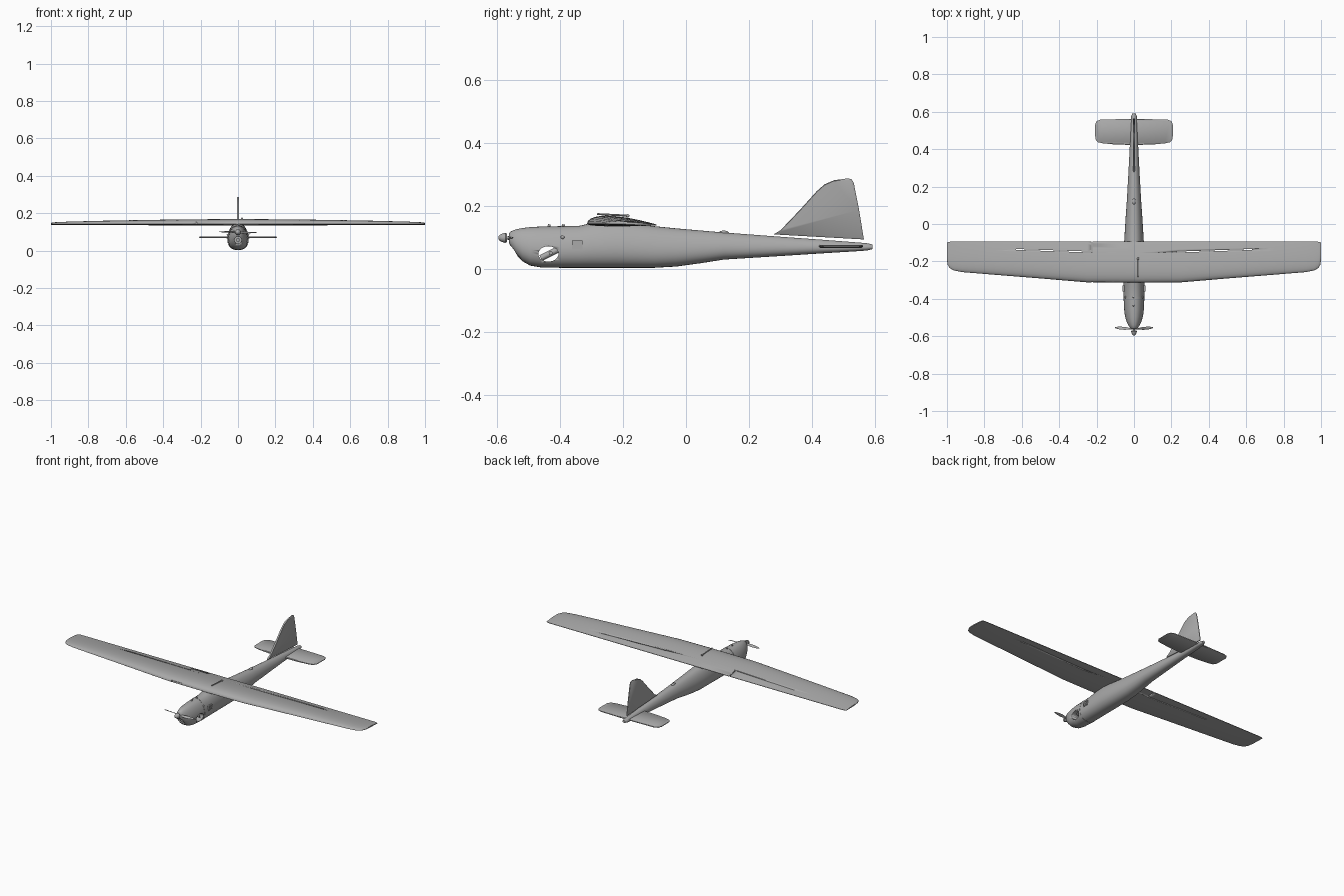
import bpy, bmesh, math
from mathutils import Matrix, Vector

cube = bpy.data.objects.get("Cube")
if cube:
    bpy.data.objects.remove(cube, do_unlink=True)


def material(name, value):
    m = bpy.data.materials.new(name)
    m.use_nodes = True
    m.diffuse_color = (value, value, value, 1)
    m.node_tree.nodes["Principled BSDF"].inputs["Base Color"].default_value = (value, value, value, 1)
    return m


GREY = material("airframe grey", 0.4)


def finish(name, bm, angle=35):
    bmesh.ops.recalc_face_normals(bm, faces=bm.faces)
    me = bpy.data.meshes.new(name)
    bm.to_mesh(me)
    bm.free()
    ob = bpy.data.objects.new(name, me)
    bpy.context.collection.objects.link(ob)
    me.materials.append(GREY)
    bpy.ops.object.select_all(action="DESELECT")
    ob.select_set(True)
    bpy.context.view_layer.objects.active = ob
    bpy.ops.object.shade_smooth_by_angle(angle=math.radians(angle))
    return ob


def loft(name, rings, angle=35):
    """Skin a row of closed rings and cap both ends."""
    bm = bmesh.new()
    rows = [[bm.verts.new(p) for p in ring] for ring in rings]
    n = len(rows[0])
    for a, b in zip(rows, rows[1:]):
        for i in range(n):
            j = (i + 1) % n
            bm.faces.new((a[i], a[j], b[j], b[i]))
    bm.faces.new(rows[0])
    bm.faces.new(rows[-1][::-1])
    return finish(name, bm, angle)


def cylinder(name, center, direction, r1, r2, depth, segments=24):
    bm = bmesh.new()
    turn = Vector(direction).to_track_quat("Z", "Y").to_matrix().to_4x4()
    bmesh.ops.create_cone(bm, cap_ends=True, segments=segments, radius1=r1, radius2=r2,
                          depth=depth, matrix=Matrix.Translation(center) @ turn)
    return finish(name, bm)


def ball(name, center, size):
    bm = bmesh.new()
    bmesh.ops.create_uvsphere(bm, u_segments=20, v_segments=12, radius=1,
                              matrix=Matrix.Translation(center) @ Matrix.Diagonal((*size, 1)))
    return finish(name, bm)


def box(name, center, size, turn=0):
    bm = bmesh.new()
    bmesh.ops.create_cube(bm, size=1, matrix=Matrix.Translation(center)
                          @ Matrix.Rotation(turn, 4, "Z") @ Matrix.Diagonal((*size, 1)))
    return finish(name, bm)


def cut(target, cutter):
    mod = target.modifiers.new("cut", "BOOLEAN")
    mod.operation, mod.solver, mod.object = "DIFFERENCE", "EXACT", cutter
    bpy.context.view_layer.objects.active = target
    bpy.ops.object.modifier_apply(modifier=mod.name)
    bpy.data.objects.remove(cutter, do_unlink=True)


# Fuselage: egg-shaped sections given as y, bottom, top, half width
sections = [(-.562, .082, .112, .013), (-.555, .068, .119, .021), (-.54, .045, .125, .031),
            (-.52, .024, .129, .040), (-.495, .010, .132, .047), (-.46, .004, .134, .052),
            (-.40, .003, .135, .055), (-.34, .003, .136, .055), (-.30, .003, .145, .055),
            (-.22, .003, .150, .055), (-.10, .003, .135, .052), (-.03, .007, .128, .048),
            (.05, .018, .121, .043), (.12, .029, .115, .038), (.28, .039, .103, .029),
            (.42, .048, .093, .022), (.55, .056, .083, .017), (.575, .058, .081, .015),
            (.592, .062, .077, .009)]


def egg(y, low, high, half, n=36):
    ring = []
    for i in range(n):
        a = 2 * math.pi * i / n
        c, s = math.cos(a), math.sin(a)
        width = half * (1 - .16 * s) * math.copysign(abs(c) ** .85, c)
        ring.append((width, y, (low + high) / 2 + (high - low) / 2 * s))
    return ring


fuselage = loft("fuselage", [egg(*s) for s in sections], 50)

# Open camera bay running through the nose
bay = cylinder("bay_cutter", (0, 0, 0), (1, 0, 0), .027, .027, .3, 32)
bay.scale = (1, 1.18, .9)
bay.location = (0, -.437, .047)
cut(fuselage, bay)
cylinder("camera_barrel", (0, -.435, .047), (0, -.7, -.35), .010, .010, .058)
cylinder("camera_axle", (0, -.43, .05), (1, 0, 0), .006, .006, .09)

# Cooling intake in the nose
cut(fuselage, cylinder("intake_cutter", (0, -.54, .056), (0, 1, 0), .018, .018, .08))
cylinder("motor", (0, -.515, .056), (0, 1, 0), .011, .011, .04)

# Hatches, hatch screws and seam details
for side in (-1, 1):
    box("side_vent", (side * .054, -.345, .075), (.009, .034, .028))
    for k in range(3):
        box("vent_slat", (side * .058, -.345, .066 + k * .009), (.005, .03, .003))
    ball("side_screw", (side * .046, -.392, .1), (.005, .006, .006))
seam = [egg(y, .002, .136, .056) for y in (-.397, -.394)]
loft("nose_seam", seam, 50)
for y in (-.39, -.435):
    cylinder("top_pin", (-.003, y, .136), (0, .3, 1), .005, .004, .01, 12)
ball("tail_sensor", (0, .12, .114), (.009, .016, .007))

# Wing: airfoil sections given as span, leading edge, trailing edge, thickness
half_span = [(.25, -.312, -.094, .030), (.5, -.291, -.094, .026), (.75, -.271, -.094, .020),
             (.92, -.257, -.094, .014), (.965, -.248, -.094, .012), (.985, -.236, -.095, .010),
             (.996, -.218, -.097, .008), (1.0, -.195, -.101, .005)]
stations = [(-x, a, b, t) for x, a, b, t in half_span[::-1]] + [(0, -.314, -.094, .032)] + half_span


def airfoil(x, lead, trail, thick, n=14):
    def at(u, upper):
        shape = 2.6 * (.2969 * math.sqrt(u) - .126 * u - .3516 * u**2 + .2843 * u**3 - .1015 * u**4) / .26
        z = .143 - .004 * u + (thick * .8 * shape + .001 if upper else -thick * .2 * shape - .001)
        return (x, lead + (trail - lead) * u, z)
    us = [(1 - math.cos(math.pi * i / n)) / 2 for i in range(n + 1)]
    return [at(u, True) for u in us[::-1]] + [at(u, False) for u in us]


wing = loft("wing", [airfoil(*s) for s in stations], 45)

# Control surface slits and the gap in the right wing
for side in (-1, 1):
    cut(wing, box("slit_cutter", (side * .43, -.143, .15), (.40, .005, .2), side * .035))
cut(wing, box("gap_cutter", (-.224, -.115, .15), (.006, .07, .2)))
cut(wing, box("notch_cutter", (-.224, -.315, .15), (.008, .012, .2)))

# Pitot tube lying along the wing centre
cylinder("wing_tube", (.022, -.232, .171), (0, -1, .05), .003, .003, .10, 10)
ball("wing_tube_tip", (.022, -.185, .168), (.006, .006, .005))


# Tail surfaces: a flat outline thickened with a bevelled edge
def plate(name, outline, thickness, normal):
    bm = bmesh.new()
    rows = []
    for inset, offset in ((.96, -.5), (1, -.2), (1, .2), (.96, .5)):
        mid = sum((Vector(p) for p in outline), Vector()) / len(outline)
        rows.append([mid + (Vector(p) - mid) * inset + Vector(normal) * thickness * offset
                     for p in outline])
    bm.free()
    return loft(name, rows, 40)


plate("tail_fin", [(0, y, z) for y, z in
      ((.278, .109), (.30, .122), (.36, .185), (.415, .246), (.44, .268), (.47, .281), (.515, .287),
       (.526, .284), (.533, .272), (.55, .185), (.565, .093))], .010, (1, 0, 0))
half_tail = [(.02, .423), (.10, .425), (.17, .432), (.195, .438), (.207, .455),
             (.208, .53), (.20, .55), (.18, .558), (.02, .562)]
tail = half_tail + [(-x, y) for x, y in half_tail[::-1]]
plate("tailplane", [(x, y, .071) for x, y in tail], .009, (0, 0, 1))

# Propeller: spinner, shaft and two twisted blades
HUB = .098
loft("spinner", [[(r * math.cos(a), y, HUB + r * math.sin(a))
                  for a in (math.tau * i / 20 for i in range(20))]
                 for y, r in ((-.596, .003), (-.593, .008), (-.585, .013), (-.574, .016), (-.569, .013))])
cylinder("propeller_shaft", (0, -.56, HUB), (0, 1, 0), .005, .005, .03, 12)


def blade_ring(x, chord, twist, side):
    ring = []
    for i in range(12):
        a = math.tau * i / 12
        u, v = chord / 2 * math.cos(a), .0016 * math.sin(a)
        ring.append((side * x, -.562 + x * .08 + side * (u * math.sin(twist) + v * math.cos(twist)),
                     HUB - side * .002 + u * math.cos(twist) - v * math.sin(twist)))
    return ring


for side in (-1, 1):
    loft("propeller_blade", [blade_ring(x, c, math.radians(t), side) for x, c, t in
         ((.006, .008, 30), (.025, .012, 45), (.05, .018, 62), (.08, .015, 72), (.095, .009, 76), (.102, .003, 78))], 60)
